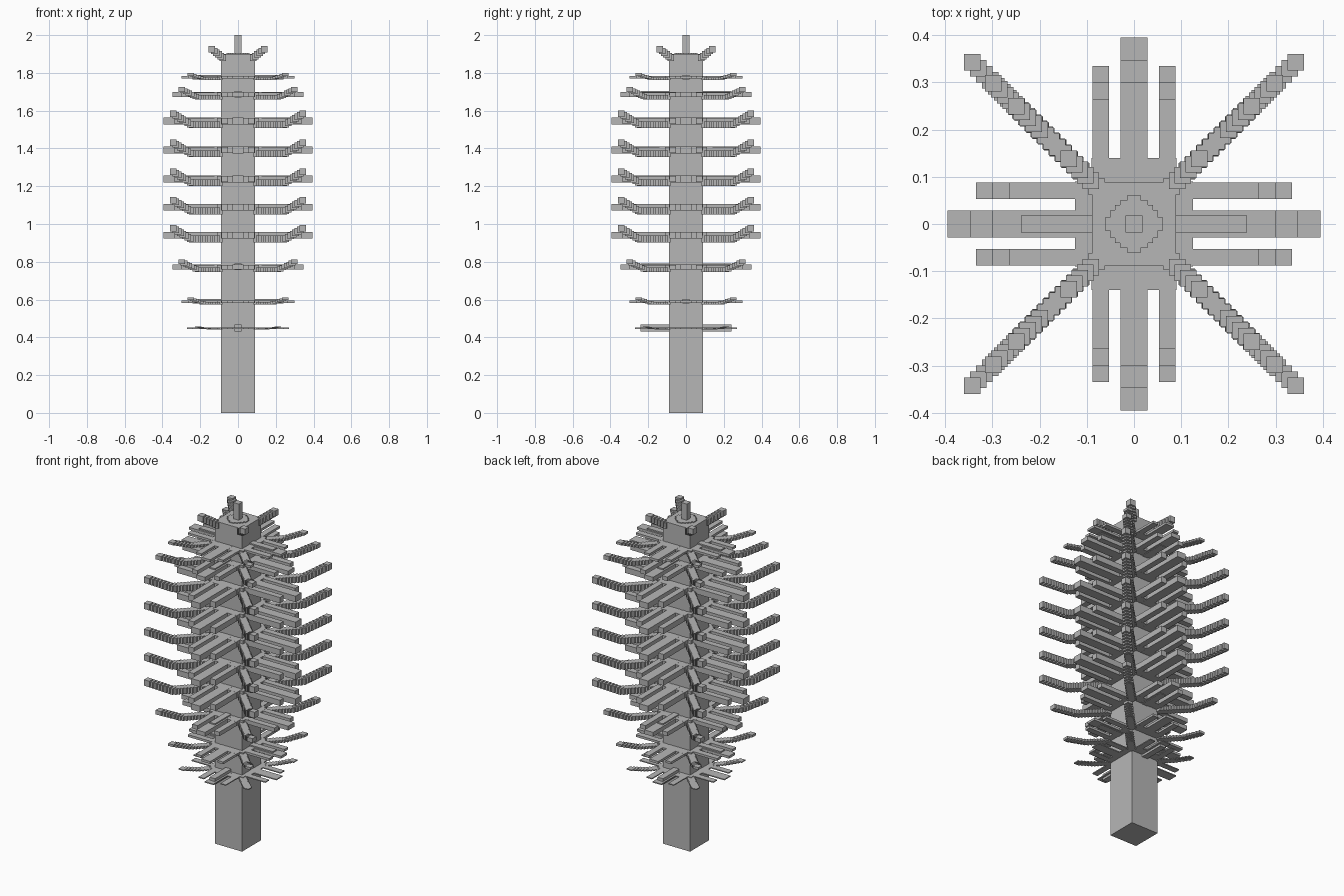
import bpy, bmesh
from mathutils import Matrix, Vector

old = bpy.data.objects.get("Cube")
if old:
    bpy.data.objects.remove(old, do_unlink=True)

grey = bpy.data.materials.new("plain grey")
grey.use_nodes = True
grey.diffuse_color = (0.47, 0.47, 0.47, 1)
grey.node_tree.nodes["Principled BSDF"].inputs["Base Color"].default_value = grey.diffuse_color


def add_box(bm, centre, size):
    """Axis aligned box."""
    scale = Matrix.Diagonal((*size, 1))
    bmesh.ops.create_cube(bm, size=1, matrix=Matrix.Translation(Vector(centre)) @ scale)


def finish(name, bm):
    mesh = bpy.data.meshes.new(name)
    bm.to_mesh(mesh)
    bm.free()
    mesh.materials.append(grey)
    bpy.context.collection.objects.link(bpy.data.objects.new(name, mesh))


def add_arm(bm, axis, sign, offset, start, end, width, z, height):
    """Straight arm along x (axis 0) or y (axis 1)."""
    centre, size = [offset, offset, z], [width, width, height]
    centre[axis] = sign * (start + end) / 2
    size[axis] = end - start
    add_box(bm, centre, size)


def add_diagonals(bm, start, end, bend, z0, z1, height, width=0.035, step=0.0125):
    """Four stepped branches of cubes, turning up past the bend."""
    count = round((end - start) / step)
    for i in range(count + 1):
        r = start + (end - start) * i / count
        rise = max(0, (r - bend) / (end - bend))
        z = z0 + (z1 - z0) * rise
        for sx in (-1, 1):
            for sy in (-1, 1):
                add_box(bm, (sx * r, sy * r, z), (width, width, height))


def build_tier(name, z, reach, side, tip, height, rod_axis=None):
    bm = bmesh.new()
    # collar around the trunk
    add_box(bm, (0, 0, z), (0.25, 0.18, height))
    add_box(bm, (0, 0, z), (0.18, 0.28, height * 0.98))
    add_box(bm, (0, 0, z), (0.22, 0.22, height * 0.96))
    # middle and side arms on all four sides
    for axis in (0, 1):
        for sign in (-1, 1):
            add_arm(bm, axis, sign, 0, 0.05, reach, 0.057, z, height)
            for offset in (-0.071, 0.071):
                add_arm(bm, axis, sign, offset, 0.05, side, 0.035, z, height * 0.96)
    # stepped corner branches
    add_diagonals(bm, 0.1, tip, tip * 0.73, z - height * 0.55, z + height * 1.1, height)
    # extra rod lying through the tier
    if rod_axis is not None:
        rod_height = 0.036 if height < 0.01 else height + 0.01
        for sign in (-1, 1):
            add_arm(bm, rod_axis, sign, 0, 0, 0.24, 0.036, z + 0.002, rod_height)
    finish(name, bm)


# trunk and top spike
bm = bmesh.new()
add_box(bm, (0, 0, 0.95), (0.178, 0.178, 1.9))
finish("trunk", bm)
bm = bmesh.new()
add_box(bm, (0, 0, 1.94), (0.036, 0.036, 0.12))
for a, b in ((0.12, 0.03), (0.1, 0.06), (0.08, 0.08), (0.06, 0.1), (0.03, 0.12)):
    add_box(bm, (0, 0, 1.901), (a, b, 0.008))
finish("top_spike", bm)

# crown of short rising branches
bm = bmesh.new()
add_diagonals(bm, 0.08, 0.138, 0.08, 1.88, 1.925, 0.034)
finish("crown", bm)

# full tiers in the middle
for i, z in enumerate((0.94, 1.088, 1.238, 1.392, 1.545)):
    build_tier(f"full_tier_{i + 1}", z, 0.395, 0.335, 0.343, 0.035)

# smaller tiers towards both ends
build_tier("low_middle_tier", 0.772, 0.347, 0.30, 0.298, 0.025, 1)
build_tier("high_middle_tier", 1.685, 0.347, 0.30, 0.298, 0.025, 1)
build_tier("low_small_tier", 0.588, 0.30, 0.265, 0.25, 0.014, 0)
build_tier("high_small_tier", 1.776, 0.30, 0.265, 0.25, 0.014, 0)
build_tier("bottom_tier", 0.448, 0.27, 0.24, 0.21, 0.006, 1)
